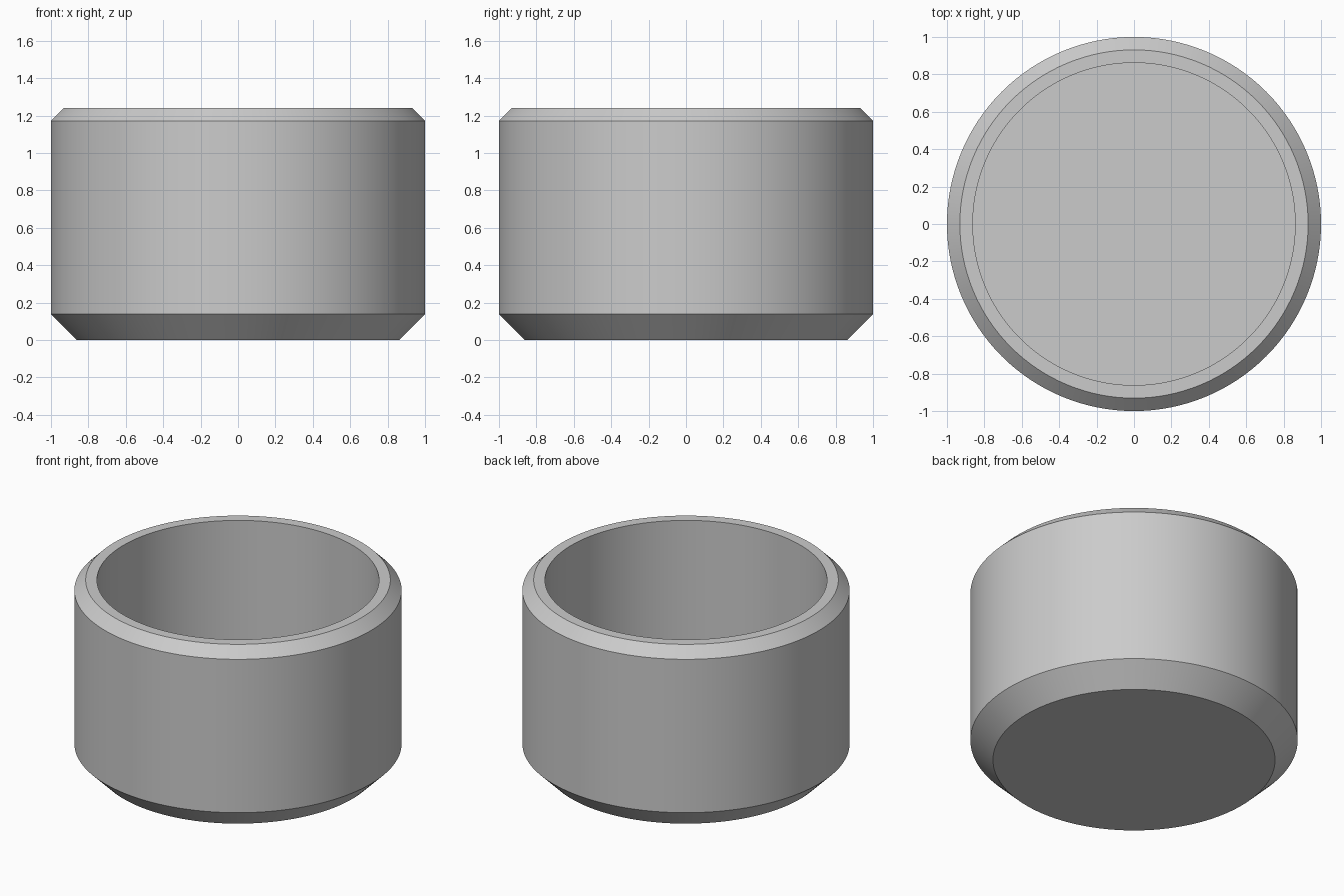
import bpy
import bmesh
import math

cube = bpy.data.objects.get("Cube")
if cube:
    bpy.data.objects.remove(cube, do_unlink=True)

# Main dimensions
RADIUS = 1.0
HEIGHT = 1.241
WALL = 0.138
BASE_CHAMFER = 0.138
RIM_CHAMFER = 0.069
SEGMENTS = 128

# Plain grey material
grey = bpy.data.materials.new("plain grey")
grey.use_nodes = True
colour = (0.6, 0.6, 0.6, 1.0)
grey.diffuse_color = colour
grey.node_tree.nodes["Principled BSDF"].inputs["Base Color"].default_value = colour

# Cup section, from the underside up the outside, over the rim and down to the floor
profile = [
    (RADIUS - BASE_CHAMFER, 0),
    (RADIUS, BASE_CHAMFER),
    (RADIUS, HEIGHT - RIM_CHAMFER),
    (RADIUS - RIM_CHAMFER, HEIGHT),
    (RADIUS - WALL, HEIGHT),
    (RADIUS - WALL, WALL),
]

# Rings of the section, joined into walls
bm = bmesh.new()
rings = []
for r, z in profile:
    angles = [2 * math.pi * i / SEGMENTS for i in range(SEGMENTS)]
    rings.append([bm.verts.new((r * math.cos(a), r * math.sin(a), z)) for a in angles])
for low, high in zip(rings, rings[1:]):
    for i in range(SEGMENTS):
        j = (i + 1) % SEGMENTS
        bm.faces.new((low[i], low[j], high[j], high[i]))

# Underside and inner floor
bm.faces.new(list(reversed(rings[0])))
bm.faces.new(rings[-1])
bmesh.ops.recalc_face_normals(bm, faces=bm.faces[:])

mesh = bpy.data.meshes.new("cup")
bm.to_mesh(mesh)
bm.free()
mesh.materials.append(grey)
cup = bpy.data.objects.new("cup", mesh)
bpy.context.collection.objects.link(cup)

# Smooth round walls with sharp chamfer edges
bpy.ops.object.select_all(action="DESELECT")
cup.select_set(True)
bpy.context.view_layer.objects.active = cup
bpy.ops.object.shade_smooth_by_angle(angle=math.radians(30))
